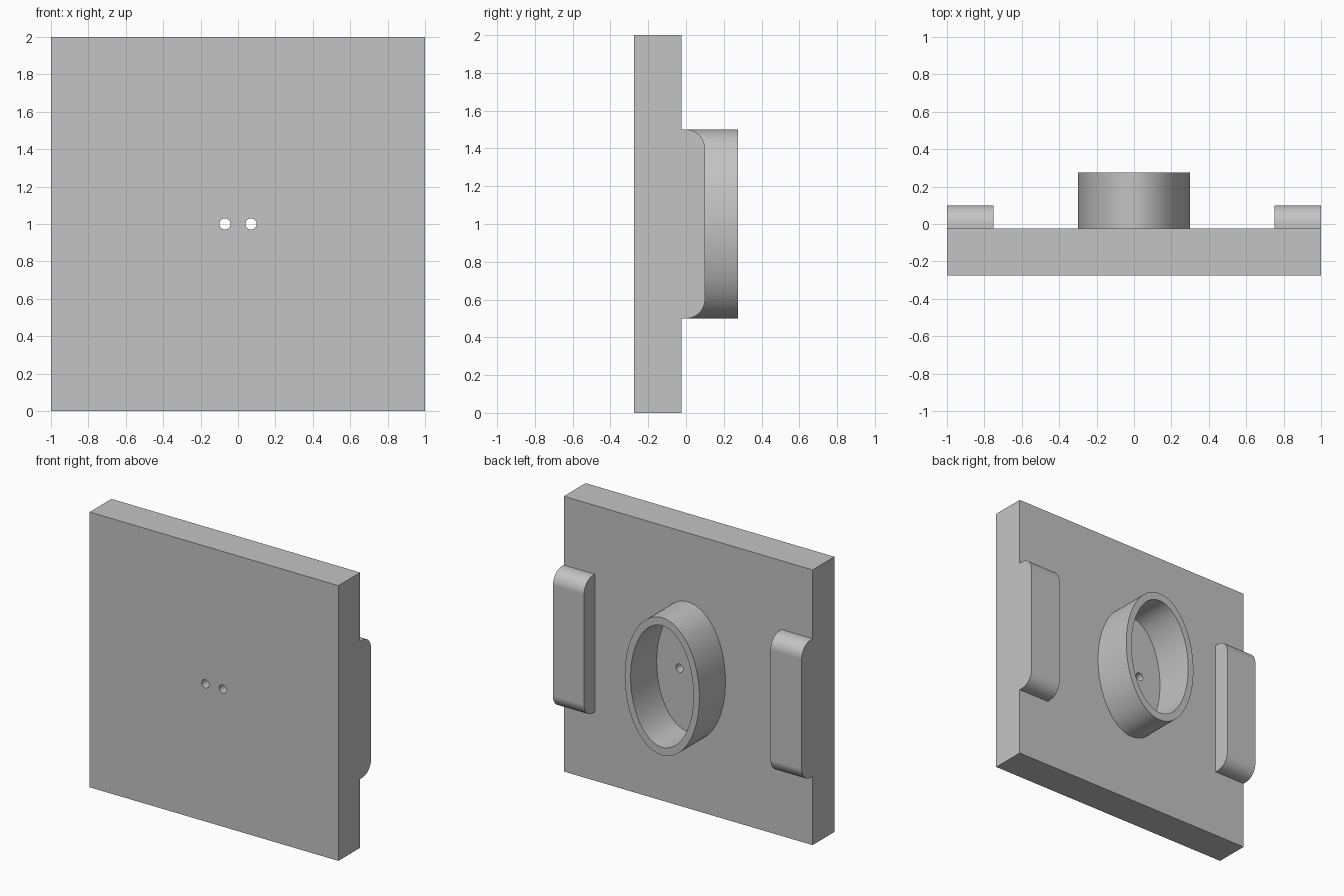
import bpy, bmesh, math
from mathutils import Vector

if "Cube" in bpy.data.objects:
    bpy.data.objects.remove(bpy.data.objects["Cube"], do_unlink=True)

PLATE_FRONT, PLATE_BACK = -0.275, -0.025
MID_Z = 1.0

grey = bpy.data.materials.new("plain grey")
grey.use_nodes = True
grey.diffuse_color = (0.55, 0.55, 0.55, 1)
grey.node_tree.nodes["Principled BSDF"].inputs["Base Color"].default_value = grey.diffuse_color


def finish(name, bm):
    """Turn a bmesh into a grey object."""
    bmesh.ops.recalc_face_normals(bm, faces=bm.faces)
    mesh = bpy.data.meshes.new(name)
    bm.to_mesh(mesh)
    bm.free()
    mesh.materials.append(grey)
    obj = bpy.data.objects.new(name, mesh)
    bpy.context.collection.objects.link(obj)
    return obj


def activate(obj):
    bpy.ops.object.select_all(action="DESELECT")
    obj.select_set(True)
    bpy.context.view_layer.objects.active = obj


def box(name, low, high, round_radius=0):
    """Box between two corners, optionally rounding its back edges along x."""
    low, high = Vector(low), Vector(high)
    bm = bmesh.new()
    bmesh.ops.create_cube(bm, size=1)
    bmesh.ops.scale(bm, vec=high - low, verts=bm.verts)
    bmesh.ops.translate(bm, vec=(low + high) / 2, verts=bm.verts)
    if round_radius:
        edges = [e for e in bm.edges
                 if all(abs(v.co.y - high.y) < 1e-4 for v in e.verts)
                 and abs(e.verts[0].co.z - e.verts[1].co.z) < 1e-4]
        bmesh.ops.bevel(bm, geom=edges, offset=round_radius, segments=12,
                        profile=0.5, affect="EDGES")
    return finish(name, bm)


def oval(name, x, rx, rz, y0, y1, sides):
    """Elliptical cylinder running along y."""
    bm = bmesh.new()
    angles = [math.tau * i / sides for i in range(sides)]
    face = bm.faces.new([bm.verts.new((x + rx * math.cos(a), y0, MID_Z + rz * math.sin(a)))
                         for a in angles])
    grown = bmesh.ops.extrude_face_region(bm, geom=[face], use_keep_orig=True)["geom"]
    bmesh.ops.translate(bm, vec=(0, y1 - y0, 0),
                        verts=[g for g in grown if isinstance(g, bmesh.types.BMVert)])
    return finish(name, bm)


def cut(obj, cutter):
    """Subtract the cutter and discard it."""
    cutter.hide_render = True
    mod = obj.modifiers.new("cut", "BOOLEAN")
    mod.operation = "DIFFERENCE"
    mod.solver = "EXACT"
    mod.object = cutter
    activate(obj)
    bpy.ops.object.modifier_apply(modifier=mod.name)
    bpy.data.objects.remove(cutter, do_unlink=True)


def smooth(obj):
    activate(obj)
    bpy.ops.object.shade_smooth_by_angle(angle=math.radians(30))
    mod = obj.modifiers.new("clean shading", "WEIGHTED_NORMAL")
    mod.keep_sharp = True


# Square plate with two small through holes
plate = box("plate", (-1, PLATE_FRONT, 0), (1, PLATE_BACK, 2))
for x in (-0.07, 0.07):
    cut(plate, oval("hole_cutter", x, 0.03, 0.03, PLATE_FRONT - 0.1, PLATE_BACK + 0.1, 32))
smooth(plate)

# Oval collar on the back, open down to the plate
collar = oval("oval_collar", 0, 0.3, 0.5, PLATE_BACK, 0.275, 96)
cut(collar, oval("collar_cutter", 0, 0.253, 0.442, PLATE_BACK - 0.1, 0.4, 96))
smooth(collar)

# Rounded side grips
for name, x0 in (("left_grip", 0.75), ("right_grip", -1)):
    smooth(box(name, (x0, PLATE_BACK, 0.5), (x0 + 0.25, 0.1, 1.5), 0.1))
